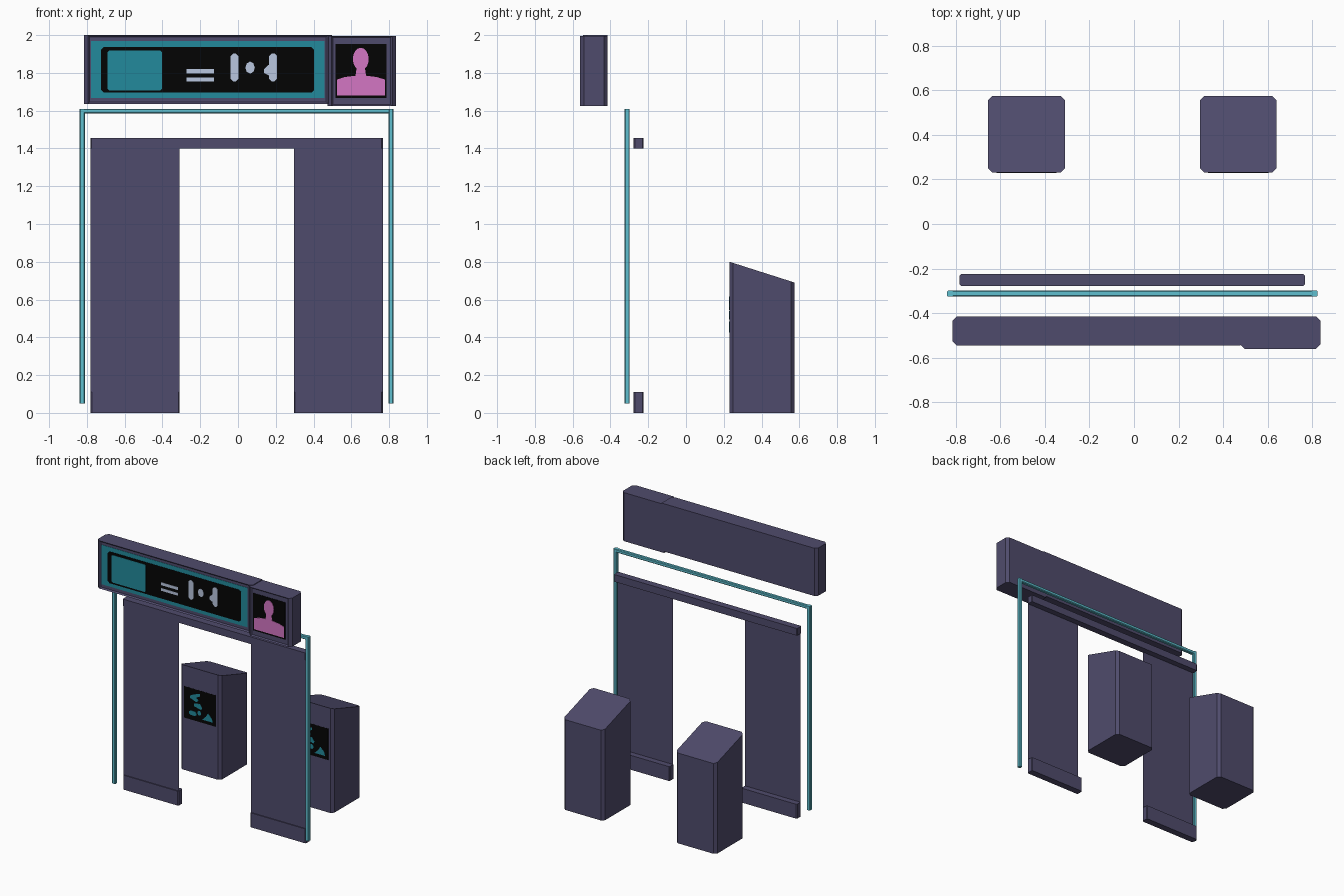
import bpy, bmesh, math

if "Cube" in bpy.data.objects:
    bpy.data.objects.remove(bpy.data.objects["Cube"])


def material(name, rgb):
    lin = [(c / 255 / 12.92) if c / 255 <= 0.04045 else ((c / 255 + 0.055) / 1.055) ** 2.4 for c in rgb]
    m = bpy.data.materials.new(name)
    m.diffuse_color = (*lin, 1)
    m.use_nodes = True
    m.node_tree.nodes["Principled BSDF"].inputs["Base Color"].default_value = m.diffuse_color
    return m


PURPLE = material("slate purple", (79, 75, 108))
TEAL = material("screen teal", (34, 138, 156))
TUBE = material("light teal", (96, 192, 208))
BLACK = material("screen black", (4, 4, 4))
PALE = material("pale blue grey", (186, 199, 224))
PINK = material("portrait pink", (212, 118, 196))


def finish(bm, name, mat):
    bmesh.ops.recalc_face_normals(bm, faces=bm.faces)
    me = bpy.data.meshes.new(name)
    bm.to_mesh(me)
    bm.free()
    me.materials.append(mat)
    ob = bpy.data.objects.new(name, me)
    bpy.context.collection.objects.link(ob)
    return ob


def block(name, lo, hi, mat, axis=2, chamfer=0.0, recess=None, slope=0.0, square_back=0):
    """Box with the edges along one axis chamfered; optional front recess and sloping top.
    square_back = 1 or -1 keeps the right or left back corner unchamfered."""
    bm = bmesh.new()
    bmesh.ops.create_cube(bm, size=1)
    edges = []
    for e in bm.edges:
        a, b = (v.co for v in e.verts)
        mid = (a + b) / 2
        if abs((a - b)[axis]) > 0.5 and not (mid.y > 0 and mid.x * square_back > 0):
            edges.append(e)
    for v in bm.verts:
        v.co = [lo[i] if v.co[i] < 0 else hi[i] for i in range(3)]
    if chamfer:
        bmesh.ops.bevel(bm, geom=edges, offset=chamfer, offset_type='OFFSET',
                        segments=1, affect='EDGES')
    bm.normal_update()
    if recess:
        front = [f for f in bm.faces if f.normal.y < -0.99]
        bmesh.ops.inset_individual(bm, faces=front, thickness=recess[0])
        for v in {v for f in front for v in f.verts}:
            v.co.y += recess[1]
    if slope:
        for v in bm.verts:
            if v.co.z > hi[2] - 1e-4:
                v.co.z -= slope * (v.co.y - lo[1])
    return finish(bm, name, mat)


def plate(name, pts, y, thick, mat):
    """Thin flat shape in the x-z plane standing proud of the surface at y."""
    bm = bmesh.new()
    face = bm.faces.new([bm.verts.new((x, y, z)) for x, z in pts])
    out = bmesh.ops.extrude_face_region(bm, geom=[face])
    for g in out["geom"]:
        if isinstance(g, bmesh.types.BMVert):
            g.co.y -= thick
    return finish(bm, name, mat)


def rect(x0, x1, z0, z1, c=0.0):
    if not c:
        return [(x0, z0), (x1, z0), (x1, z1), (x0, z1)]
    return [(x0 + c, z0), (x1 - c, z0), (x1, z0 + c), (x1, z1 - c),
            (x1 - c, z1), (x0 + c, z1), (x0, z1 - c), (x0, z0 + c)]


def ellipse(cx, cz, rx, rz, n=16):
    return [(cx + rx * math.cos(2 * math.pi * i / n), cz + rz * math.sin(2 * math.pi * i / n))
            for i in range(n)]


# Doorway: two thin wall sheets, base rails and one top rail
for side, x0, x1 in (("left", -0.78, -0.31), ("right", 0.297, 0.767)):
    bm = bmesh.new()
    bm.faces.new([bm.verts.new((x, -0.27, z)) for x, z in rect(x0, x1, 0.05, 1.42)])
    finish(bm, side + "_wall_sheet", PURPLE)
    block(side + "_base_rail", (x0, -0.277, 0), (x1, -0.225, 0.11), PURPLE, 2, 0.006)
block("top_rail", (-0.782, -0.277, 1.4), (0.767, -0.225, 1.455), PURPLE, 2, 0.006)

# Light tube frame around the doorway
for side, x in (("left", -0.825), ("right", 0.81)):
    block(side + "_light_tube", (x - 0.014, -0.326, 0.05), (x + 0.014, -0.298, 1.61),
          TUBE, 2, 0.005)
block("top_light_tube", (-0.825, -0.3255, 1.584), (0.81, -0.2985, 1.61), TUBE, 0, 0.005)

# Two sloped pillars with a display on the front
for side, cx in (("left", -0.4825), ("right", 0.4675)):
    block(side + "_pillar", (cx - 0.172, 0.23, 0), (cx + 0.172, 0.575, 0.8),
          PURPLE, 2, 0.02, slope=0.11 / 0.345)
    plate(side + "_pillar_screen", rect(cx - 0.135, cx + 0.135, 0.4, 0.64), 0.23, 0.001, BLACK)
    shapes = (
        [(-0.05, 0.60), (0.0, 0.615), (0.0, 0.595), (-0.03, 0.58), (-0.01, 0.56),
         (-0.03, 0.545), (-0.085, 0.565), (-0.085, 0.58)],
        [(-0.05, 0.53), (0.0, 0.54), (0.02, 0.51), (0.01, 0.495), (-0.05, 0.51)],
        rect(-0.09, -0.03, 0.435, 0.47, 0.01),
        rect(-0.02, 0.01, 0.45, 0.485, 0.01),
        [(0.02, 0.425), (0.11, 0.425), (0.10, 0.455), (0.07, 0.485), (0.05, 0.455)],
    )
    for i, s in enumerate(shapes):
        plate(f"{side}_screen_mark_{i + 1}", [(cx + x, z) for x, z in s], 0.23, 0.002, TEAL)

# Overhead sign with recessed face
block("sign_box", (-0.815, -0.545, 1.635), (0.497, -0.415, 2.0), PURPLE, 2, 0.02,
      (0.014, 0.01), square_back=1)
Y = -0.535
plate("sign_teal_panel", rect(-0.778, 0.457, 1.668, 1.97), Y, 0.002, TEAL)
plate("sign_black_panel", rect(-0.725, 0.403, 1.695, 1.937, 0.015), Y, 0.004, BLACK)
plate("sign_teal_square", rect(-0.69, -0.402, 1.708, 1.918, 0.008), Y, 0.006, TEAL)

# Abstract pale marks on the sign
for i, pts in enumerate((
        rect(-0.272, -0.128, 1.755, 1.776), rect(-0.272, -0.128, 1.798, 1.82),
        rect(-0.04, 0.002, 1.755, 1.903, 0.014), ellipse(0.064, 1.828, 0.025, 0.032, 8),
        rect(0.165, 0.207, 1.755, 1.903, 0.014),
        [(0.137, 1.80), (0.165, 1.785), (0.165, 1.845), (0.137, 1.82)])):
    plate(f"sign_mark_{i + 1}", pts, Y, 0.006, PALE)

# Portrait box on the right end of the sign
block("portrait_box", (0.475, -0.56, 1.624), (0.837, -0.415, 1.995), PURPLE, 2, 0.02,
      (0.012, 0.01), square_back=-1)
Y = -0.55
plate("portrait_screen", rect(0.515, 0.785, 1.668, 1.952), Y, 0.003, BLACK)
plate("portrait_head", ellipse(0.65, 1.873, 0.042, 0.06), Y, 0.006, PINK)
plate("portrait_bust", [(0.525, 1.68), (0.777, 1.68), (0.777, 1.765), (0.735, 1.778),
                        (0.678, 1.785), (0.67, 1.84), (0.63, 1.84), (0.622, 1.785),
                        (0.565, 1.778), (0.525, 1.765)], Y, 0.0055, PINK)
